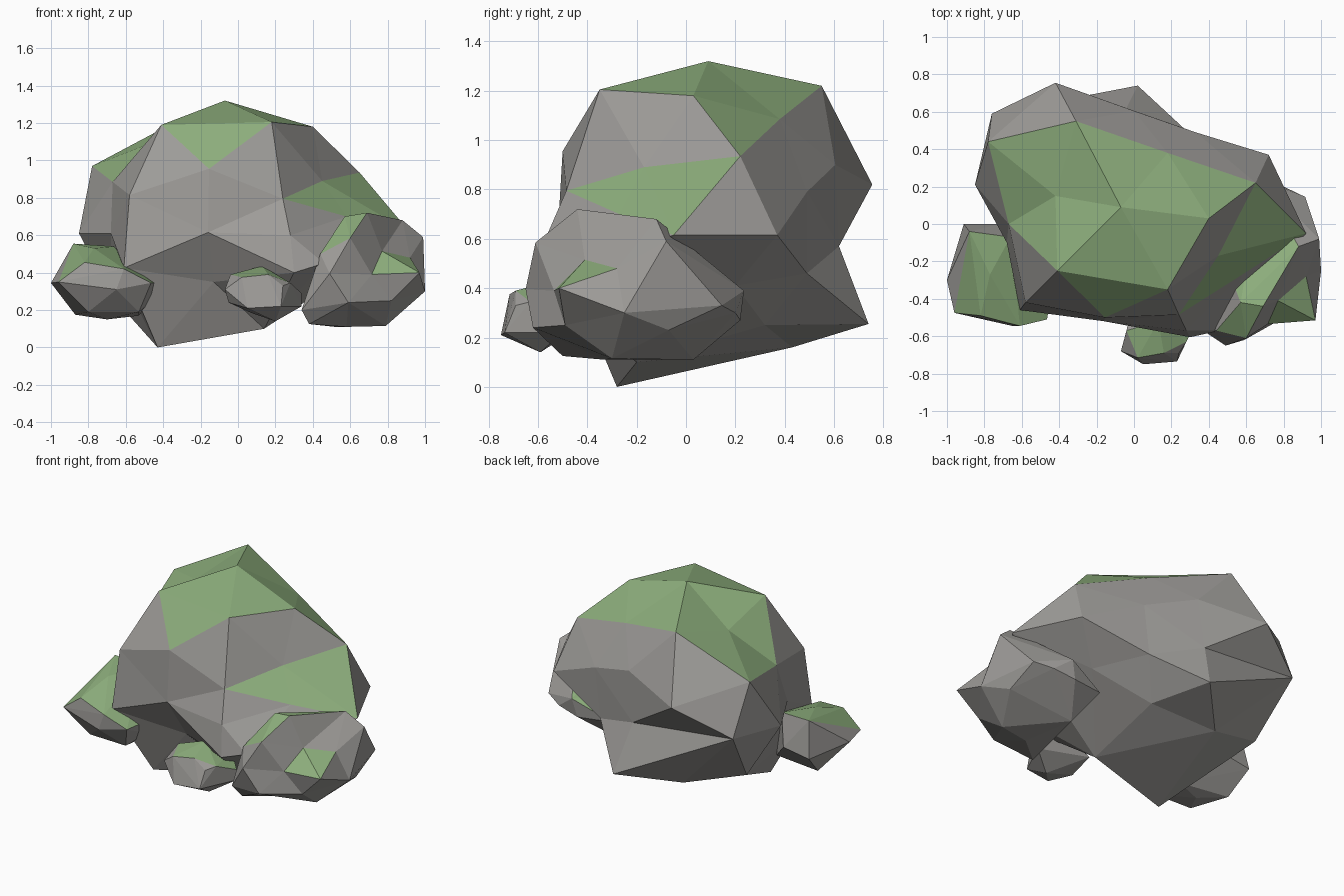
import bpy, bmesh
from mathutils import Vector


def material(name, rgb):
    m = bpy.data.materials.new(name)
    m.diffuse_color = (*rgb, 1.0)
    return m


STONE = material("grey stone", (0.345, 0.335, 0.32))
MOSS = material("green moss", (0.27, 0.43, 0.205))


def rock(name, corners, bulge=1.0, moss_slope=0.58):
    """Wrap facets round corner points; bulge < 1 keeps hollow corners too."""
    pts = [Vector(p) for p in corners]
    lo = Vector([min(p[i] for p in pts) for i in range(3)])
    hi = Vector([max(p[i] for p in pts) for i in range(3)])
    mid, half = (lo + hi) / 2, (hi - lo) / 2
    bm = bmesh.new()
    true_pos = {}
    for p in pts:
        d = Vector([(p[i] - mid[i]) / half[i] for i in range(3)])
        v = bm.verts.new(d.normalized() * d.length ** bulge)
        true_pos[v] = p
    bmesh.ops.convex_hull(bm, input=bm.verts[:])
    bmesh.ops.delete(bm, geom=[v for v in bm.verts if not v.link_faces], context='VERTS')
    for v in bm.verts:
        v.co = true_pos[v]
    bmesh.ops.recalc_face_normals(bm, faces=bm.faces[:])
    bm.normal_update()
    # moss grows on faces that look upward
    for f in bm.faces:
        f.smooth = False
        f.material_index = 1 if f.normal.z > moss_slope else 0
    me = bpy.data.meshes.new(name)
    bm.to_mesh(me)
    bm.free()
    me.materials.append(STONE)
    me.materials.append(MOSS)
    ob = bpy.data.objects.new(name, me)
    bpy.context.collection.objects.link(ob)
    return ob


# large boulder: crown, shoulders, waist, then underside
rock("main_boulder", [
    (-.07, .09, 1.32), (-.41, -.25, 1.19), (.18, -.35, 1.205), (.40, .03, 1.18), (-.31, .55, 1.22),
    (-.42, .15, 1.11), (.18, .38, 1.085), (-.78, .44, .97), (-.67, 0, .885), (-.58, -.42, .815),
    (-.155, -.5, .955), (.24, -.485, .795), (.45, -.17, .89), (.65, .22, .935), (0, .605, .90),
    (.33, .49, .79), (-.42, .755, .82),
    (-.85, .21, .61), (-.76, .59, .64), (-.68, -.1, .61), (-.61, -.46, .425), (-.16, -.52, .615),
    (.28, -.57, .6), (.30, -.605, .40), (.46, -.57, .45), (.58, -.27, .70), (.92, -.05, .615),
    (.72, .37, .615),
    (-.04, .62, .57), (.29, .49, .46), (.02, .74, .255), (-.28, .43, .16), (-.68, .33, .28),
    (-.43, -.28, 0), (-.54, -.2, .22), (-.13, -.36, .35), (.14, -.2, .10), (.13, .32, .25),
    (.5, .2, .41),
], bulge=0.1)

# small rock on the left
rock("left_rock", [
    (-1, -.3, .345), (-.96, -.475, .35), (-.82, -.49, .455), (-.88, -.04, .555), (-.66, -.07, .54),
    (-.77, -.27, .53), (-.61, -.545, .42), (-.84, -.48, .31), (-.65, -.545, .31),
    (-.465, -.51, .345), (-.44, -.35, .345), (-.46, -.3, .245), (-.53, -.2, .17), (-.7, -.25, .15),
    (-.87, -.15, .175), (-.91, 0, .32), (-.72, 0, .35), (-.8, -.42, .19), (-.53, -.43, .19),
], moss_slope=0.75)

# pebble at the front
rock("front_pebble", [
    (-.07, -.68, .31), (-.04, -.57, .39), (.13, -.52, .435), (.16, -.69, .39), (.05, -.75, .21),
    (.02, -.715, .375), (.23, -.735, .22), (.24, -.69, .33), (.28, -.63, .345), (.34, -.5, .29),
    (.34, -.5, .22), (.2, -.59, .14), (.07, -.6, .185), (-.05, -.64, .24), (0, -.42, .25),
    (.25, -.42, .36),
], moss_slope=0.7)

# medium rock on the right, with a hollow on its outer face
rock("right_rock", [
    (.49, -.65, .395), (.715, -.535, .39), (.97, -.515, .4), (1, -.25, .3), (.99, -.08, .59),
    (.77, -.41, .515), (.92, -.28, .48), (.69, -.44, .72), (.88, -.12, .68), (.57, -.42, .7),
    (.60, -.61, .585), (.44, -.57, .5), (.45, -.1, .4), (.38, -.5, .125), (.34, -.55, .2),
    (.58, -.33, .11), (.79, -.3, .115), (.52, .03, .11), (.59, -.62, .24), (.82, -.49, .25),
    (.92, -.07, .23), (.8, .2, .3), (.915, .145, .33), (.68, .235, .39), (.65, .22, .27),
    (.42, .18, .28),
], bulge=0.15, moss_slope=0.66)
